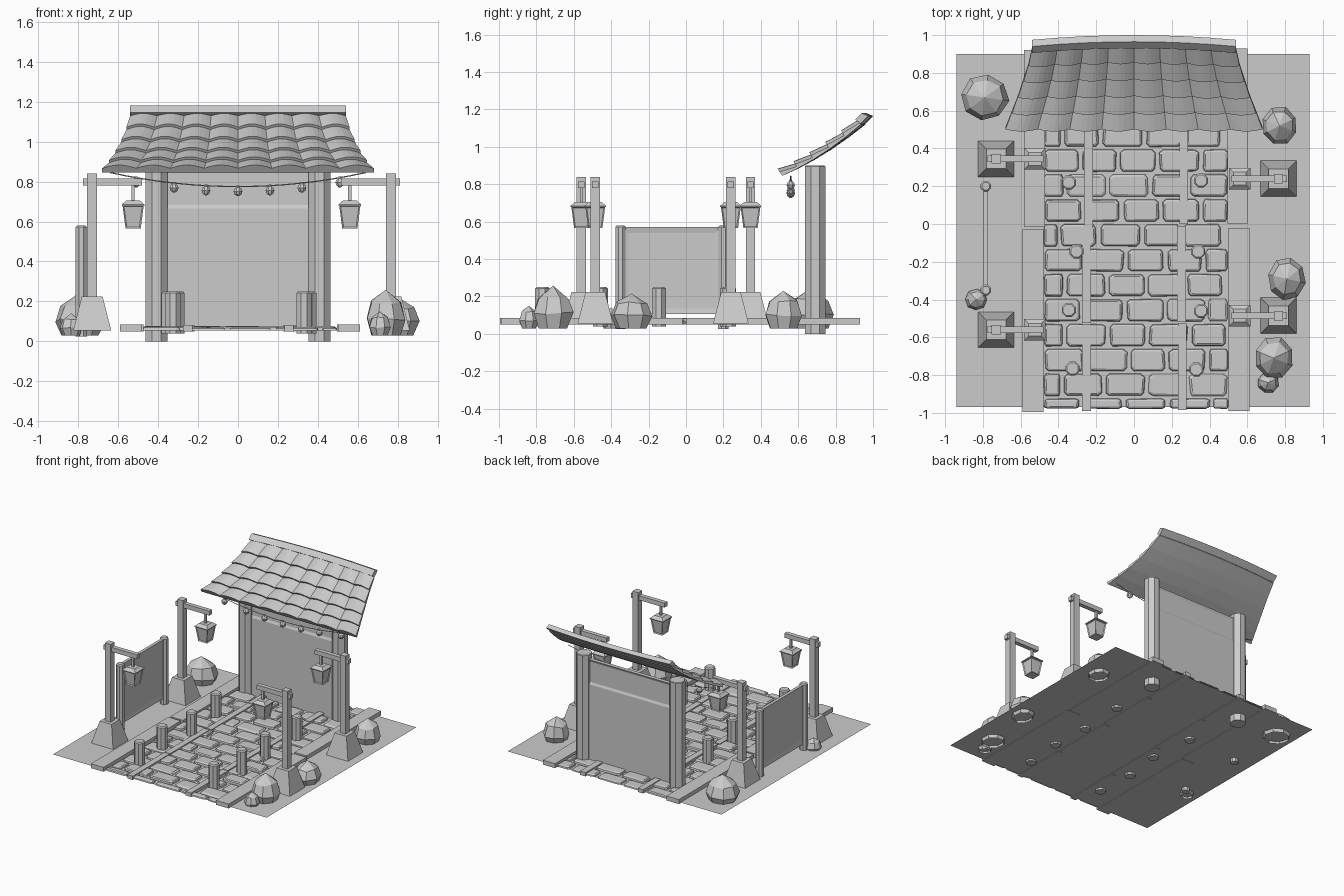
import bpy, bmesh, math, random
from mathutils import Vector

if "Cube" in bpy.data.objects:
    bpy.data.objects.remove(bpy.data.objects["Cube"])

random.seed(4)
G = 0.055  # ground level


def new_object(name, bm):
    bmesh.ops.recalc_face_normals(bm, faces=bm.faces[:])
    me = bpy.data.meshes.new(name)
    bm.to_mesh(me)
    bm.free()
    ob = bpy.data.objects.new(name, me)
    bpy.context.collection.objects.link(ob)
    return ob


def loft(bm, rings, bottom=True, top=True):
    vs = [[bm.verts.new(p) for p in r] for r in rings]
    n = len(vs[0])
    for a, b in zip(vs, vs[1:]):
        for i in range(n):
            bm.faces.new((a[i], a[(i + 1) % n], b[(i + 1) % n], b[i]))
    if bottom:
        bm.faces.new(vs[0][::-1])
    if top:
        bm.faces.new(vs[-1])


def rect(cx, cy, z, hx, hy):
    return [(cx + sx * hx, cy + sy * hy, z) for sx, sy in ((-1, -1), (1, -1), (1, 1), (-1, 1))]


def circle(cx, cy, z, r, n=8, turn=0.5):
    return [(cx + r * math.cos(2 * math.pi * (i + turn) / n),
             cy + r * math.sin(2 * math.pi * (i + turn) / n), z) for i in range(n)]


def box(name, x0, x1, y0, y1, z0, z1, inset=None):
    """Box; inset = (axis, width, depth) recesses both faces across that axis."""
    bm = bmesh.new()
    c = ((x0 + x1) / 2, (y0 + y1) / 2)
    h = ((x1 - x0) / 2, (y1 - y0) / 2)
    loft(bm, [rect(*c, z0, *h), rect(*c, z1, *h)])
    if inset:
        bmesh.ops.recalc_face_normals(bm, faces=bm.faces[:])
        fs = [f for f in bm.faces if abs(f.normal[inset[0]]) > 0.9]
        bmesh.ops.inset_individual(bm, faces=fs, thickness=inset[1], depth=-inset[2])
    return new_object(name, bm)


def post(name, x, y, z0, z1, r, cap=0.008):
    bm = bmesh.new()
    loft(bm, [circle(x, y, z0, r), circle(x, y, z1 - cap, r), circle(x, y, z1, r - cap)])
    return new_object(name, bm)


# ground sheet
bm = bmesh.new()
bm.faces.new([bm.verts.new(p) for p in rect(-0.005, -0.035, G, 0.935, 0.935)])
new_object("ground", bm)

# paving stones in staggered rows
bm = bmesh.new()
pitch, X0, X1 = 0.132, -0.485, 0.505
for row in range(15):
    y0 = max(-0.985, -1.05 + row * pitch)
    y1 = min(0.915, -1.05 + (row + 1) * pitch)
    x = X0 - (0.11 if row % 2 else 0)
    while x < X1 - 0.03:
        w = random.uniform(0.195, 0.235)
        a, b = max(x, X0), min(x + w, X1)
        x += w
        if b - a < 0.05 or y1 - y0 < 0.04:
            continue
        cx, cy = (a + b) / 2, (y0 + y1) / 2
        hx, hy = (b - a) / 2 - 0.006, (y1 - y0) / 2 - 0.006
        shape = [(sx * kx, sy * ky) for sx, sy, kx, ky in (
            (-1, -1, .8, 1), (1, -1, .8, 1), (1, -1, .95, .72), (1, 1, .95, .72),
            (1, 1, .8, 1), (-1, 1, .8, 1), (-1, 1, .95, .72), (-1, -1, .95, .72))]
        shape = [(px * random.uniform(.95, 1.03), py * random.uniform(.94, 1.0)) for px, py in shape]
        top = random.uniform(0.068, 0.076)
        loft(bm, [[(cx + px * (hx - d), cy + py * (hy - d), z) for px, py in shape]
                  for d, z in ((0, G), (0.003, top - 0.006), (0.012, top))], bottom=False)
new_object("paving_stones", bm)

# wooden edging and lane strips
for x0, x1, y0, y1 in ((-.59, -.48, -.995, -.03), (-.582, -.472, -.015, .92),
                       (.5, .612, -.99, -.02), (.495, .6, 0, .93)):
    box("edge_plank", x0, x1, y0, y1, 0.05, 0.085)
for x0, y0, y1 in ((-.275, -.99, -.53), (-.275, -.525, -.03), (-.265, -.02, .5), (-.27, .505, .92),
                   (.232, -.985, -.525), (.228, -.52, -.01), (.24, 0, .49), (.235, .495, .92)):
    box("lane_strip", x0, x0 + 0.047, y0, y1, 0.05, 0.081)

# bollards
for x, y in ((-.345, .22), (.355, .23), (-.305, -.145), (.34, -.145),
             (-.345, -.455), (.355, -.46), (-.325, -.765), (.33, -.77)):
    post("bollard", x, y, 0.04, 0.25, 0.04)

# gate: pillars, wall panel and recessed upper panel
for s in (-1, 1):
    post("gate_pillar", s * 0.408, 0.69, 0, 0.9, 0.059, 0.004)
box("gate_wall", -.37, .37, .675, .705, G, .665)
box("gate_header", -.37, .37, .675, .705, .665, .86, (1, 0.025, 0.008))


# roof: concave slope that narrows towards the ridge
def roof_point(u, v, h):
    w = 0.54 + 0.14 * (1 - v) ** 1.25
    x = (2 * u - 1) * w
    bow = 0.025 * (1 - (2 * u - 1) ** 2) * v
    return Vector((x, 0.515 + 0.42 * v + bow - 0.55 * h,
                   0.845 + 0.275 * v - 0.09 * v * (1 - v) + 0.83 * h))


COLS, SUB, ROWS = 8, 6, 5
N = COLS * SUB
bm = bmesh.new()
loops = []
for r in range(ROWS):
    for v, h in ((r / ROWS, 0.026), ((r + 1) / ROWS, 0.011)):
        loops.append([roof_point(i / N, v, h + 0.02 * abs(math.sin(math.pi * i / SUB))) for i in range(N + 1)])
for k in range(ROWS + 1):
    loops.append([roof_point(i / N, 1 - k / ROWS, 0) for i in range(N + 1)])
grid = [[bm.verts.new(p) for p in row] for row in loops]
for j in range(len(grid)):
    a, b = grid[j], grid[(j + 1) % len(grid)]
    for i in range(N):
        bm.faces.new((a[i], a[i + 1], b[i + 1], b[i]))
for i in (0, N):
    bm.faces.new([row[i] for row in grid])
new_object("tiled_roof", bm)

# bowed ridge beam
bm = bmesh.new()
section = ((.905, 1.145), (.94, 1.18), (.975, 1.165), (.935, 1.125))
loft(bm, [[(0.54 * t / 4, y + 0.025 * (1 - (t / 4) ** 2), z) for y, z in section] for t in range(-4, 5)])
new_object("ridge_beam", bm)


# string of lights below the eave
def wire_z(x):
    return 0.775 + 0.07 * (x / 0.64) ** 2


cu = bpy.data.curves.new("light_wire", "CURVE")
cu.dimensions = "3D"
cu.bevel_depth, cu.bevel_resolution = 0.003, 0
sp = cu.splines.new("POLY")
sp.points.add(16)
for i, p in enumerate(sp.points):
    x = -0.64 + 1.28 * i / 16
    p.co = (x, 0.56, wire_z(x), 1)
bpy.context.collection.objects.link(bpy.data.objects.new("light_wire", cu))
bm = bmesh.new()
for x in (-.51, -.32, -.16, 0, .16, .32, .51):
    z = wire_z(x) - 0.024
    loft(bm, [circle(x, .56, z + dz, r) for dz, r in
              ((-.024, .006), (-.014, .019), (0, .024), (.014, .018), (.02, .009), (.03, .008))])
new_object("string_bulbs", bm)

# lamp posts with hanging lanterns; s points from post towards the path
for x, y, s in ((-.73, .345, 1), (-.73, -.56, 1), (.765, .24, -1), (.765, -.485, -1)):
    bm = bmesh.new()
    loft(bm, [rect(x, y, G, .095, .095), rect(x, y, .225, .052, .052)])
    new_object("lamp_base", bm)
    box("lamp_post", x - .025, x + .025, y - .025, y + .025, .2, .84)
    xa, xb = sorted((x - s * 0.045, x + s * 0.25))
    box("lamp_arm", xa, xb, y - .017, y + .017, .78, .815)
    lx = x + s * 0.205
    box("lantern_hanger", lx - .008, lx + .008, y - .008, y + .008, .69, .79)
    bm = bmesh.new()
    loft(bm, [rect(lx, y, .565, .038, .038), rect(lx, y, .68, .053, .053)])
    bmesh.ops.recalc_face_normals(bm, faces=bm.faces[:])
    bmesh.ops.inset_individual(bm, faces=[f for f in bm.faces if abs(f.normal.z) < .5],
                               thickness=0.01, depth=-0.006)
    loft(bm, [rect(lx, y, .678, .057, .057), rect(lx, y, .685, .057, .057), rect(lx, y, .705, .034, .034)])
    new_object("lantern", bm)

# notice board on the left
for y in (.2, -.35):
    post("board_post", -.785, y, .025, .58, .03)
box("board_panel", -.797, -.773, -.34, .19, .105, .572, (0, 0.045, 0.006))

# faceted rocks, open underneath
for x, y, rx, ry, top in ((-.79, .67, .132, .128, .245), (.77, .52, .1, .106, .23),
                          (.81, -.29, .1, .115, .215), (.74, -.71, .108, .115, .258),
                          (.71, -.84, .058, .056, .15), (-.835, -.4, .06, .058, .14)):
    bm = bmesh.new()
    base, turn = 0.03, random.random()
    rings = []
    for t, k in ((0, .72), (.35, 1), (.72, .76)):
        ring = []
        for i in range(8):
            a = 2 * math.pi * (i + turn) / 8
            j = k * random.uniform(.93, 1.02)
            dz = random.uniform(-.05, .05) if t else 0
            ring.append((x + rx * j * math.cos(a), y + ry * j * math.sin(a), base + (top - base) * (t + dz)))
        rings.append(ring)
    rings.append([(x, y, top)] * 8)
    loft(bm, rings, bottom=False, top=False)
    bmesh.ops.remove_doubles(bm, verts=bm.verts[:], dist=0.0005)
    new_object("rock", bm)
